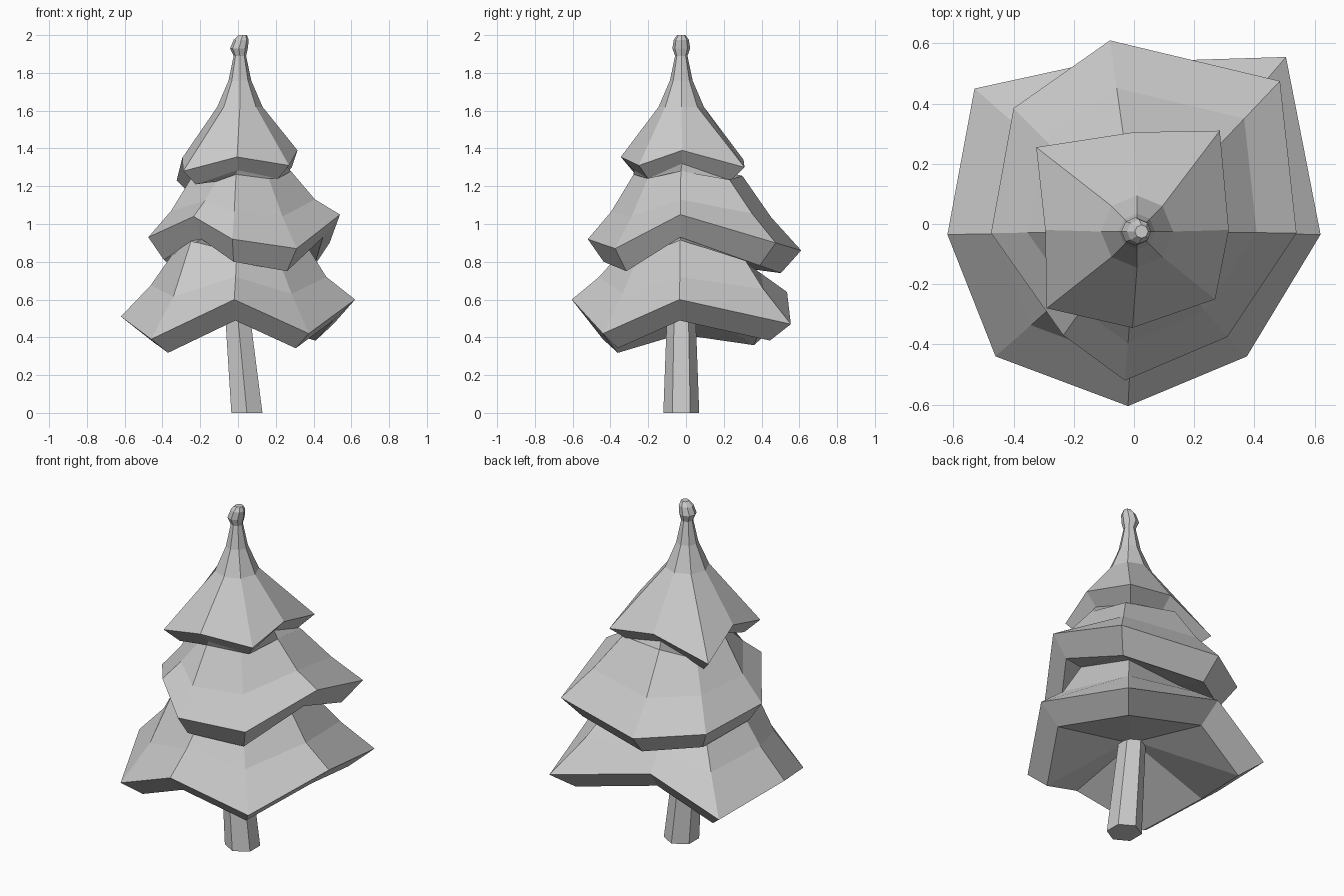
import bpy, bmesh, math

if "Cube" in bpy.data.objects:
    bpy.data.objects.remove(bpy.data.objects["Cube"])

CX, CY = 0.01, -0.025      # axis of the foliage


def loft(name, rings):
    """Closed mesh through a stack of rings with equal point counts."""
    bm = bmesh.new()
    loops = [[bm.verts.new(p) for p in ring] for ring in rings]
    n = len(loops[0])
    for a, b in zip(loops, loops[1:]):
        for i in range(n):
            j = (i + 1) % n
            bm.faces.new((a[i], a[j], b[j], b[i]))
    bm.faces.new(loops[0][::-1])
    bm.faces.new(loops[-1])
    bmesh.ops.recalc_face_normals(bm, faces=bm.faces)
    me = bpy.data.meshes.new(name)
    bm.to_mesh(me)
    bm.free()
    ob = bpy.data.objects.new(name, me)
    bpy.context.collection.objects.link(ob)
    return ob


def ngon(n, r, x, y, z, turn=0.0):
    return [(x + r * math.cos(turn + math.tau * i / n),
             y + r * math.sin(turn + math.tau * i / n), z) for i in range(n)]


def shrink(ring, k, dz=0.0, zk=1.0):
    """Copy of a branch edge pulled towards the axis; its height is zk * z + dz."""
    return [(CX + (x - CX) * k, CY + (y - CY) * k, z * zk + dz) for x, y, z in ring]


def neck(ring, k, above, dz):
    """Narrow ring tucked under the hem of the skirt above."""
    return [(x, y, a[2] * .5 + dz) for (x, y, z), a in zip(shrink(ring, k), above)]


# Ragged branch edges: right, back right, back, back left, left, front left, front, front right
low = [(.62, -.035, .60), (.505, .555, .47), (-.14, .535, .64), (-.53, .45, .44),
       (-.62, -.035, .51), (-.46, -.44, .39), (-.02, -.605, .60), (.375, -.44, .42)]
mid = [(.54, -.03, 1.05), (.485, .475, .90), (-.08, .61, .86), (-.40, .385, .885),
       (-.475, -.03, .93), (-.235, -.37, 1.04), (-.03, -.52, .92), (.31, -.375, .87)]
top = [(.315, -.02, 1.39), (.285, .31, 1.30), (0, .305, 1.34), (-.325, .255, 1.23),
       (-.295, -.02, 1.35), (-.29, -.28, 1.28), (-.005, -.345, 1.355), (.27, -.25, 1.31)]

# Hems: the lower, inner rim of each skirt
low_hem = shrink(low, .81, zk=.815)
mid_hem = shrink(mid, .83, -.12)
top_hem = shrink(top, .78, -.07)

# Foliage: three skirts flowing into each other, then the slender tip and tilted knob
rings = [ngon(8, .07, -.01, CY, .56),
         low_hem, low, shrink(low, .75, .42, .5), neck(low, .55, mid_hem, .45),
         mid_hem, mid, shrink(mid, .75, .605, .5), neck(mid, .51, top_hem, .62),
         top_hem, top]
tip = [(.120, CX, 1.62), (.060, CX, 1.76), (.033, CX, 1.89),
       (.047, CX - .005, 1.93), (.040, CX + .007, 1.975), (.022, CX + .015, 2.0)]
rings += [ngon(8, r, x, CY, z) for r, x, z in tip]
loft("foliage", rings)

# Leaning six-sided trunk
loft("trunk", [ngon(6, .095, .047, -.025, 0, math.pi / 2),
               ngon(6, .072, -.012, -.025, .62, math.pi / 2)])
